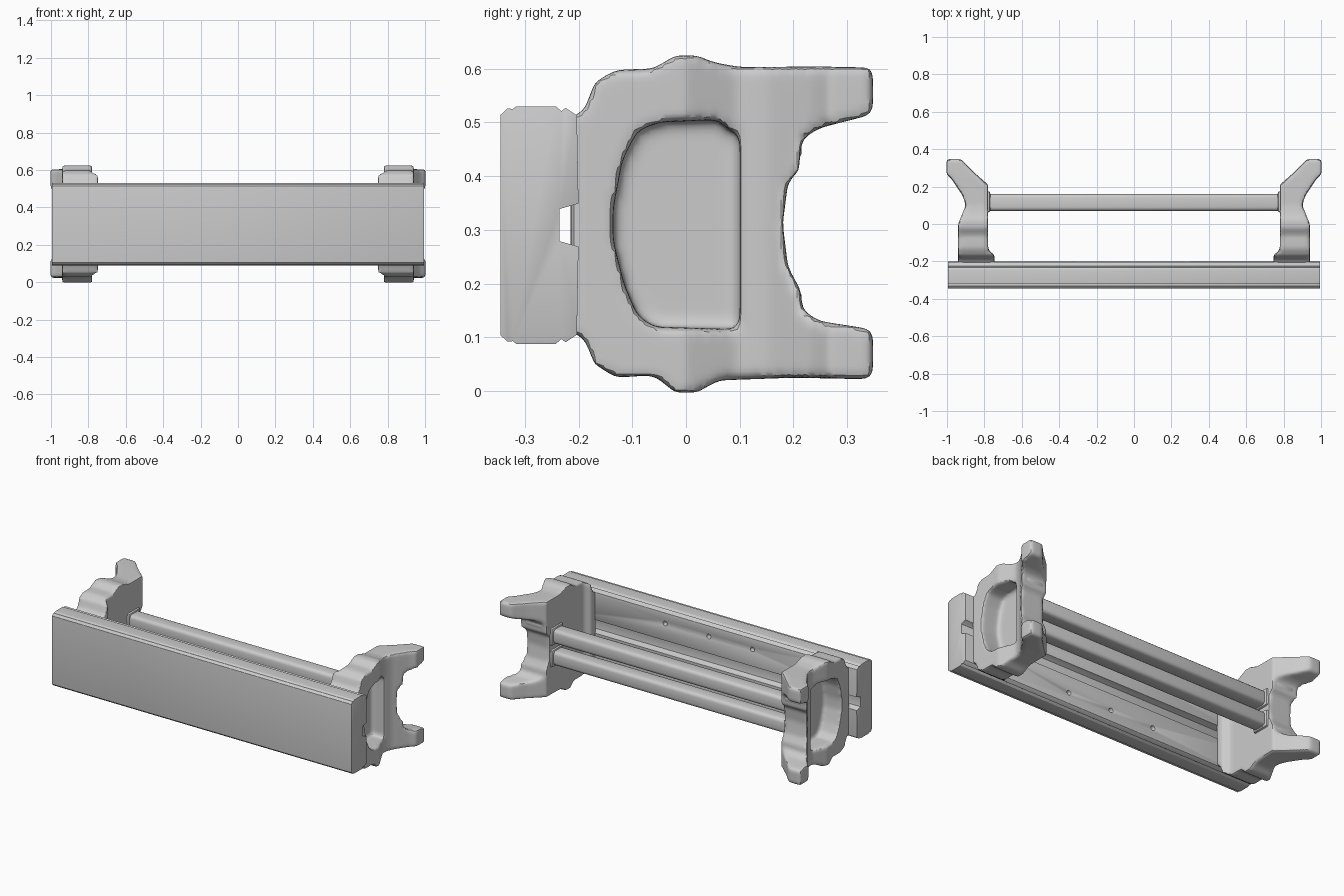
import bpy, bmesh
from mathutils import Vector

if "Cube" in bpy.data.objects:
    bpy.data.objects.remove(bpy.data.objects["Cube"])


def prism(name, pts, axis, lo, hi):
    """Extrude a 2D outline: axis 'x' takes (y, z) points, axis 'z' takes (x, y)."""
    bm = bmesh.new()

    def place(p, t):
        return Vector((t, p[0], p[1])) if axis == 'x' else Vector((p[0], p[1], t))
    a = [bm.verts.new(place(p, lo)) for p in pts]
    b = [bm.verts.new(place(p, hi)) for p in pts]
    bm.faces.new(a)
    bm.faces.new(b)
    for i in range(len(pts)):
        j = (i + 1) % len(pts)
        bm.faces.new((a[i], a[j], b[j], b[i]))
    bmesh.ops.recalc_face_normals(bm, faces=bm.faces)
    me = bpy.data.meshes.new(name)
    bm.to_mesh(me)
    bm.free()
    ob = bpy.data.objects.new(name, me)
    bpy.context.collection.objects.link(ob)
    return ob


def box(name, x0, x1, y0, y1, z0, z1):
    return prism(name, [(y0, z0), (y1, z0), (y1, z1), (y0, z1)], 'x', x0, x1)


def boolean(ob, cutter, op):
    m = ob.modifiers.new(op.title(), 'BOOLEAN')
    m.operation, m.object, m.solver = op, cutter, 'EXACT'
    cutter.hide_render = True
    cutter.display_type = 'WIRE'


def finish(ob, helpers=(), angle=0.6):
    """Apply modifiers, remove helpers, smooth shade."""
    dg = bpy.context.evaluated_depsgraph_get()
    me = bpy.data.meshes.new_from_object(ob.evaluated_get(dg))
    ob.modifiers.clear()
    ob.data = me
    for h in helpers:
        bpy.data.objects.remove(h)
    bpy.ops.object.select_all(action='DESELECT')
    ob.select_set(True)
    bpy.context.view_layer.objects.active = ob
    bpy.ops.object.shade_smooth_by_angle(angle=angle)


def bevel(ob, w, seg=2):
    m = ob.modifiers.new('Bevel', 'BEVEL')
    m.width, m.segments, m.limit_method = w, seg, 'ANGLE'


def mirror_x(ob):
    ob.modifiers.new('Mirror', 'MIRROR')


# End frame: side outline intersected with the bent top outline, then softened
side = [(-0.215, 0.11), (-0.19, 0.10), (-0.17, 0.05), (-0.13, 0.025), (-0.06, 0.03),
        (-0.02, -0.003), (0.02, -0.003), (0.06, 0.02), (0.2, 0.025), (0.348, 0.022),
        (0.348, 0.115), (0.25, 0.13), (0.215, 0.15), (0.215, 0.185), (0.19, 0.23),
        (0.18, 0.31), (0.19, 0.39), (0.21, 0.41), (0.215, 0.47), (0.25, 0.49),
        (0.348, 0.515), (0.348, 0.602), (0.25, 0.604), (0.1, 0.603), (0.05, 0.612),
        (0.02, 0.625), (-0.02, 0.625), (-0.06, 0.6), (-0.13, 0.598), (-0.17, 0.575),
        (-0.19, 0.52), (-0.215, 0.51)]
plan = [(0.745, -0.215), (0.745, -0.165), (0.78, -0.14), (0.78, 0.21), (0.86, 0.28),
        (0.925, 0.348), (1.002, 0.348), (1.002, 0.265), (0.975, 0.24), (0.915, 0.15),
        (0.90, 0.10), (0.94, 0.0), (0.94, -0.215)]
hole = [(0.10, 0.115), (-0.06, 0.12), (-0.09, 0.14), (-0.115, 0.2), (-0.135, 0.28),
        (-0.135, 0.34), (-0.118, 0.43), (-0.09, 0.485), (-0.05, 0.50), (0.06, 0.505),
        (0.08, 0.485), (0.10, 0.48)]
frame = prism('end_frame', side, 'x', 0.7, 1.05)
plan_cut = prism('frame_plan', plan, 'z', -0.1, 0.7)
recess = prism('frame_recess', hole, 'x', 0.82, 1.1)
boolean(frame, plan_cut, 'INTERSECT')
boolean(frame, recess, 'DIFFERENCE')
rm = frame.modifiers.new('Remesh', 'REMESH')
rm.mode, rm.voxel_size = 'VOXEL', 0.01
sm = frame.modifiers.new('Soften', 'SMOOTH')
sm.factor, sm.iterations = 0.5, 8
mirror_x(frame)
finish(frame, (plan_cut, recess))

# Seat: moulded slab with a groove along its underside
half = [(-0.345, 0.205), (-0.332, 0.217), (-0.322, 0.216), (-0.316, 0.221), (-0.242, 0.221),
        (-0.232, 0.212), (-0.224, 0.218), (-0.203, 0.204), (-0.2, 0.04), (-0.235, 0.03)]
mid = 0.309
outline = [(y, mid + h) for y, h in half] + [(y, mid - h) for y, h in reversed(half)]
seat = prism('seat', outline, 'x', -0.995, 0.995)

# Screw holes in the underside
holes = []
for x in (-0.3, -0.01, 0.28):
    for z in (0.17, 0.45):
        bpy.ops.mesh.primitive_cylinder_add(vertices=12, radius=0.014, depth=0.06,
                                            location=(x, -0.2, z), rotation=(1.5708, 0, 0))
        c = bpy.context.object
        c.name = 'screw_hole'
        boolean(seat, c, 'DIFFERENCE')
        holes.append(c)
bevel(seat, 0.006)
bpy.context.view_layer.update()
finish(seat, holes)

# Two stretcher rails between the frames, with end collars
for label, z in (('lower', 0.245), ('upper', 0.375)):
    rail = box(label + '_rail', -0.80, 0.80, 0.07, 0.16, z - 0.042, z + 0.042)
    bevel(rail, 0.02, 3)
    finish(rail)
    collar = box(label + '_rail_collars', 0.768, 0.80, 0.062, 0.175, z - 0.052, z + 0.052)
    bevel(collar, 0.012)
    mirror_x(collar)
    finish(collar)

# Small lugs where the crossbar meets the legs
for label, z in (('lower', 0.168), ('upper', 0.45)):
    lug = box(label + '_lugs', 0.80, 0.925, 0.165, 0.215, z - 0.02, z + 0.022)
    bevel(lug, 0.012)
    mirror_x(lug)
    finish(lug)
